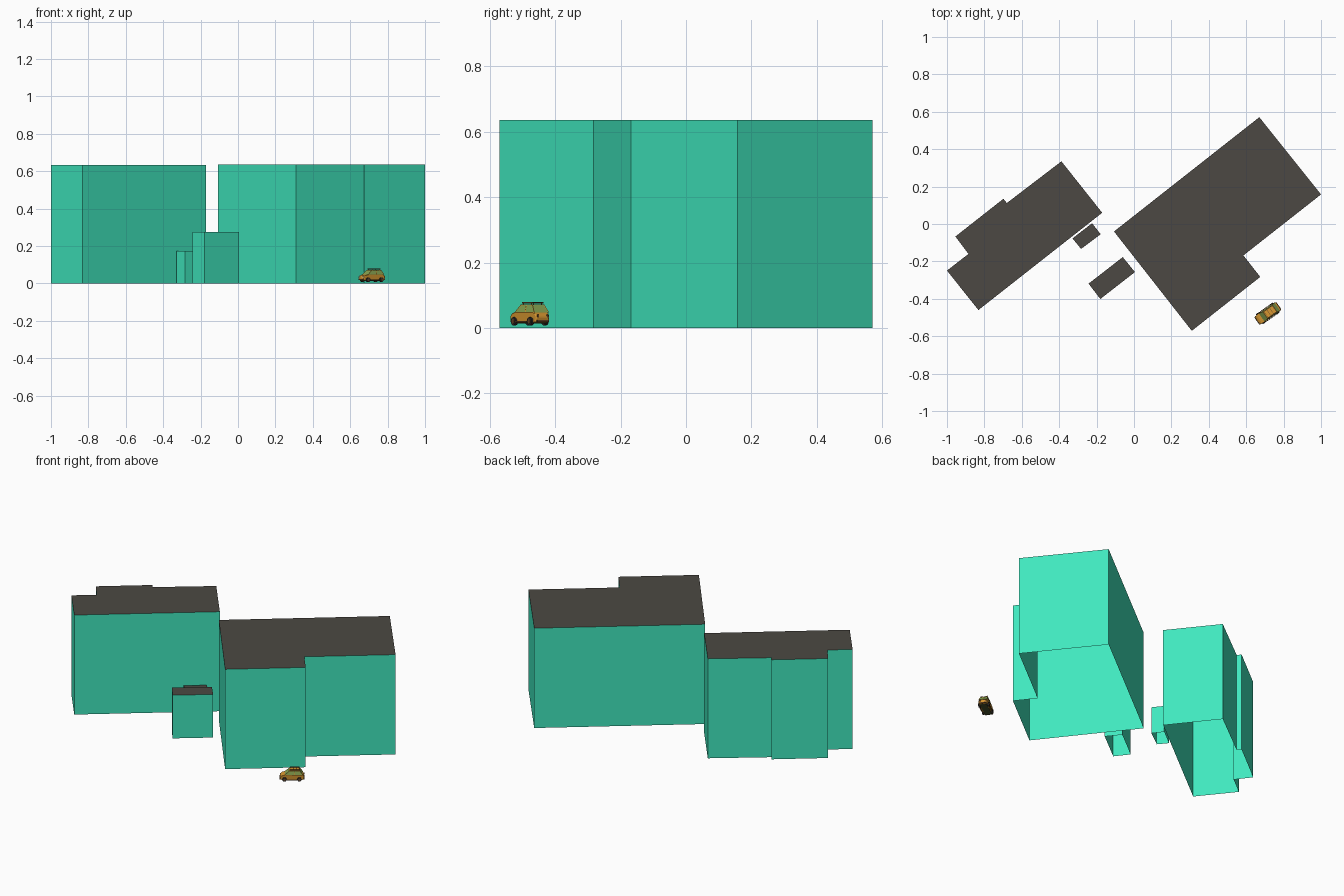
import bpy, bmesh, math
from mathutils import Matrix, Vector

cube = bpy.data.objects.get("Cube")
if cube:
    bpy.data.objects.remove(cube, do_unlink=True)


def material(name, r, g, b):
    m = bpy.data.materials.new(name)
    m.use_nodes = True
    m.diffuse_color = (r, g, b, 1)
    m.node_tree.nodes["Principled BSDF"].inputs["Base Color"].default_value = (r, g, b, 1)
    return m


TEAL = material("teal wall", 0.051, 0.8, 0.515)
DARK_ROOF = material("dark roof", 0.072, 0.066, 0.056)
ORANGE = material("orange paint", 0.68, 0.31, 0.03)
GLASS = material("green glass", 0.24, 0.36, 0.08)
RUBBER = material("black rubber", 0.025, 0.022, 0.02)
BROWN = material("brown trim", 0.13, 0.06, 0.02)
LAMP = material("pale lamp", 0.7, 0.6, 0.35)
UNDERSIDE = material("dark green underside", 0.06, 0.08, 0.025)


def finish(bm, name, mats, matrix=Matrix()):
    mesh = bpy.data.meshes.new(name)
    bm.to_mesh(mesh)
    bm.free()
    for m in mats:
        mesh.materials.append(m)
    ob = bpy.data.objects.new(name, mesh)
    ob.matrix_world = matrix
    bpy.context.collection.objects.link(ob)
    return ob


def extrude_outline(points, offset):
    """Solid made by sweeping a closed outline along an offset."""
    bm = bmesh.new()
    face = bm.faces.new([bm.verts.new(p) for p in points])
    swept = bmesh.ops.extrude_face_region(bm, geom=[face], use_keep_orig=True)["geom"]
    bmesh.ops.translate(bm, vec=offset,
                        verts=[v for v in swept if isinstance(v, bmesh.types.BMVert)])
    bmesh.ops.recalc_face_normals(bm, faces=bm.faces)
    return bm


# Buildings: hollow shells open at the ground, dark on top
def building(name, plan, height):
    bm = extrude_outline([(x, y, 0) for x, y in plan], (0, 0, height))
    floor = [f for f in bm.faces if f.normal.z < -0.5]
    bmesh.ops.delete(bm, geom=floor, context="FACES_ONLY")
    for f in bm.faces:
        f.material_index = 1 if f.normal.z > 0.5 else 0
    finish(bm, name, [TEAL, DARK_ROOF])


building("large_building", [(-0.107, -0.04), (0.309, -0.571), (0.675, -0.283),
                            (0.585, -0.168), (1.0, 0.158), (0.67, 0.571)], 0.636)
building("long_building", [(-0.388, 0.335), (-0.17, 0.06), (-0.832, -0.46),
                           (-1.0, -0.249), (-0.885, -0.16), (-0.955, -0.067),
                           (-0.698, 0.135), (-0.68, 0.112)], 0.634)
building("small_shed", [(-0.329, -0.077), (-0.283, -0.133), (-0.178, -0.055),
                        (-0.224, 0.004)], 0.173)
building("garden_shed", [(-0.243, -0.319), (-0.18, -0.401), (0.005, -0.257),
                         (-0.06, -0.177)], 0.275)

# Car: local x runs forward, z up
CAR = Matrix.Translation((0.715, -0.478, 0)) @ Matrix.Rotation(math.radians(215), 4, "Z")


def car_box(name, size, centre, mat):
    bm = bmesh.new()
    bmesh.ops.create_cube(bm, size=1)
    bmesh.ops.scale(bm, vec=size, verts=bm.verts)
    bmesh.ops.translate(bm, vec=centre, verts=bm.verts)
    return finish(bm, name, [mat], CAR)


def car_disc(name, radius, depth, centre, axis, mat):
    turn = Vector((0, 0, 1)).rotation_difference(Vector(axis)).to_matrix().to_4x4()
    bm = bmesh.new()
    bmesh.ops.create_cone(bm, cap_ends=True, segments=20, radius1=radius, radius2=radius,
                          depth=depth, matrix=Matrix.Translation(centre) @ turn)
    return finish(bm, name, [mat], CAR)


# Lower body, narrowing towards both ends
half = 0.031
side = [(-0.068, 0.018), (-0.071, 0.034), (-0.066, 0.044), (-0.054, 0.049), (0.038, 0.049),
        (0.056, 0.045), (0.067, 0.038), (0.07, 0.031), (0.068, 0.018), (0.05, 0.016),
        (-0.05, 0.016)]
bm = extrude_outline([(x, -half, z) for x, z in side], (0, 2 * half, 0))
for v in bm.verts:
    v.co.y *= 1 - 0.22 * (v.co.x / 0.07) ** 4
body = finish(bm, "car_body", [ORANGE], CAR)
bevel = body.modifiers.new("rounded", "BEVEL")
bevel.width = 0.004
bevel.segments = 3
bevel.limit_method = "ANGLE"

# Cabin: tapered, with windows inset into every upright face
bm = bmesh.new()
rings = []
for low, high in [(-0.064, -0.046), (-0.014, -0.013), (0.042, 0.016)]:
    rings.append([bm.verts.new(p) for p in [(low, -0.028, 0.047), (low, 0.028, 0.047),
                                            (high, 0.022, 0.072), (high, -0.022, 0.072)]])
for a, b in zip(rings, rings[1:]):
    for i in range(4):
        j = (i + 1) % 4
        bm.faces.new([a[i], a[j], b[j], b[i]])
bm.faces.new(rings[0])
bm.faces.new(rings[-1])
bmesh.ops.recalc_face_normals(bm, faces=bm.faces)
panes = [f for f in bm.faces if abs(f.normal.z) < 0.9]
bmesh.ops.inset_individual(bm, faces=panes, thickness=0.003, depth=-0.0008)
for f in panes:
    f.material_index = 1
finish(bm, "car_cabin", [ORANGE, GLASS], CAR)

# Wheels, hubs, lamps and rack rails
for s, side_name in [(-1, "right"), (1, "left")]:
    for x, end in [(0.043, "front"), (-0.043, "rear")]:
        wheel = car_disc(f"{end}_{side_name}_wheel", 0.0125, 0.01,
                         (x, s * 0.0268, 0.0205), (0, 1, 0), RUBBER)
        hub = car_disc(f"{end}_{side_name}_hub", 0.007, 0.002,
                       (x, s * 0.032, 0.0205), (0, 1, 0), BROWN)
        for ob in (wheel, hub):
            bpy.context.view_layer.objects.active = ob
            ob.select_set(True)
            bpy.ops.object.shade_smooth_by_angle()
            ob.select_set(False)
    car_disc(f"{side_name}_headlamp", 0.005, 0.004, (0.068, s * 0.018, 0.034), (1, 0, 0), LAMP)
    car_box(f"{side_name}_tail_lamp", (0.003, 0.006, 0.009), (-0.07, s * 0.018, 0.036), BROWN)
    car_box(f"{side_name}_sill", (0.058, 0.003, 0.004), (0, s * 0.031, 0.019), BROWN)
    car_box(f"{side_name}_rack_rail", (0.056, 0.002, 0.004), (-0.016, s * 0.019, 0.077), BROWN)
    for x in (-0.036, 0.006):
        car_box(f"{side_name}_rack_post", (0.003, 0.002, 0.005), (x, s * 0.019, 0.073), BROWN)

# Bumpers, underside and roof rack slats
for x, end in [(0.069, "front"), (-0.07, "rear")]:
    car_box(f"{end}_bumper", (0.005, 0.044, 0.006), (x, 0, 0.021), BROWN)
car_box("car_underside", (0.12, 0.04, 0.004), (0, 0, 0.016), UNDERSIDE)
for i in range(4):
    car_box("rack_slat", (0.002, 0.038, 0.002), (-0.043 + i * 0.018, 0, 0.077), BROWN)
